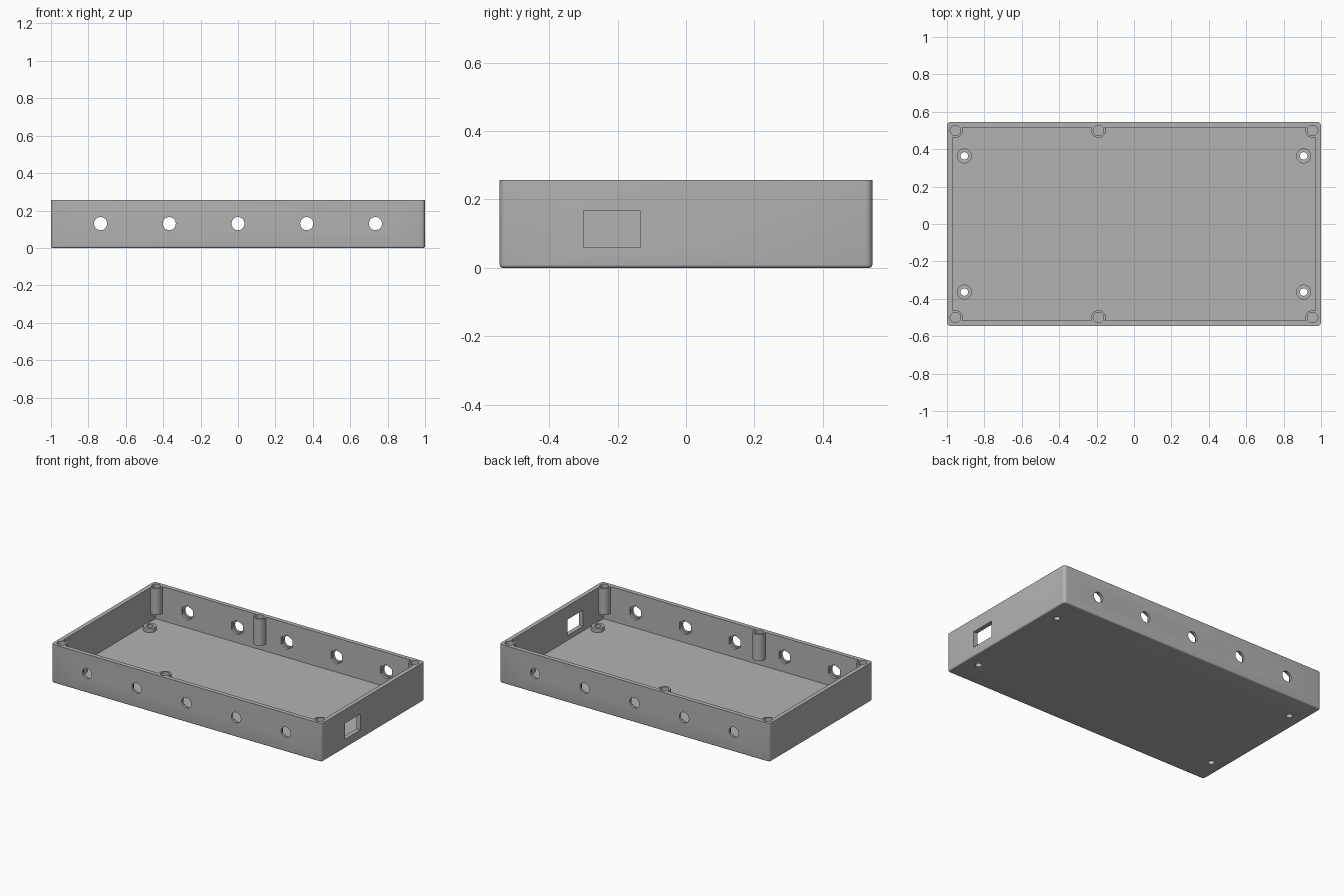
import bpy, bmesh, math
from mathutils import Matrix

cube = bpy.data.objects.get("Cube")
if cube:
    bpy.data.objects.remove(cube, do_unlink=True)

WIDTH, DEPTH, HEIGHT = 2.0, 1.09, 0.257
WALL, FLOOR = 0.029, 0.028
HOLE_Z = 0.13

grey = bpy.data.materials.new("plain grey")
grey.use_nodes = True
colour = (0.45, 0.45, 0.45, 1)
grey.diffuse_color = colour
grey.node_tree.nodes["Principled BSDF"].inputs["Base Color"].default_value = colour


def finish(name, bm):
    mesh = bpy.data.meshes.new(name)
    bm.to_mesh(mesh)
    bm.free()
    mesh.materials.append(grey)
    obj = bpy.data.objects.new(name, mesh)
    bpy.context.collection.objects.link(obj)
    return obj


def box_bm(x0, x1, y0, y1, z0, z1):
    bm = bmesh.new()
    centre = ((x0 + x1) / 2, (y0 + y1) / 2, (z0 + z1) / 2)
    size = (x1 - x0, y1 - y0, z1 - z0)
    bmesh.ops.create_cube(bm, size=1, matrix=Matrix.Translation(centre) @ Matrix.Diagonal((*size, 1)))
    return bm


def rods(name, spots, radius, low, high, sides=32, along_y=False):
    """Cylinders at each spot, spanning low..high on z (or on y)."""
    bm = bmesh.new()
    for a, b in spots:
        mid = (low + high) / 2
        if along_y:
            place = Matrix.Translation((a, mid, b)) @ Matrix.Rotation(math.pi / 2, 4, "X")
        else:
            place = Matrix.Translation((a, b, mid))
        bmesh.ops.create_cone(bm, cap_ends=True, segments=sides, radius1=radius,
                              radius2=radius, depth=high - low, matrix=place)
    return finish(name, bm)


def combine(target, tool, operation):
    """Apply a boolean and discard the helper."""
    mod = target.modifiers.new(operation, "BOOLEAN")
    mod.operation, mod.object, mod.solver = operation, tool, "EXACT"
    bpy.context.view_layer.update()
    graph = bpy.context.evaluated_depsgraph_get()
    mesh = bpy.data.meshes.new_from_object(target.evaluated_get(graph))
    target.modifiers.clear()
    target.data = mesh
    bpy.data.objects.remove(tool, do_unlink=True)


# Outer body with rounded upright corners and a softened bottom edge
X, Y = WIDTH / 2, DEPTH / 2
bm = box_bm(-X, X, -Y, Y, 0, HEIGHT)
upright = [e for e in bm.edges if abs(e.verts[0].co.z - e.verts[1].co.z) > 0.1]
bmesh.ops.bevel(bm, geom=upright, offset=0.02, segments=6, profile=0.5, affect="EDGES")
rim = [e for e in bm.edges if all(v.co.z < 0.001 for v in e.verts)]
bmesh.ops.bevel(bm, geom=rim, offset=0.009, segments=4, profile=0.5, affect="EDGES")
case = finish("enclosure_base", bm)

# Open interior
ix, iy = X - WALL, Y - WALL
combine(case, finish("cavity", box_bm(-ix, ix, -iy, iy, FLOOR, HEIGHT + 0.1)), "DIFFERENCE")

# Lid screw posts hanging from the rim, and low floor standoffs
posts = [(x, y) for x in (-0.955, -0.19, 0.955) for y in (-0.5, 0.5)]
standoffs = [(x, y) for x in (-0.907, 0.907) for y in (-0.364, 0.364)]
combine(case, rods("screw_posts", posts, 0.039, 0.08, HEIGHT), "UNION")
combine(case, rods("standoffs", standoffs, 0.04, FLOOR - 0.01, 0.056), "UNION")

# Screw holes
combine(case, rods("post_holes", posts, 0.028, 0.12, HEIGHT + 0.1), "DIFFERENCE")
combine(case, rods("standoff_holes", standoffs, 0.02, -0.1, 0.1), "DIFFERENCE")

# Round ports through the long walls, with hexagonal nut pockets inside
ports = [(i * 0.3675, HOLE_Z) for i in range(-2, 3)]
combine(case, rods("ports", ports, 0.035, -1, 1, along_y=True), "DIFFERENCE")
pocket = iy + 0.014
combine(case, rods("nut_pockets", ports, 0.048, -pocket, pocket, 6, True), "DIFFERENCE")

# Rectangular socket opening in one short wall
combine(case, finish("socket_cut", box_bm(0.9, 1.1, -0.3, -0.135, 0.06, 0.167)), "DIFFERENCE")

# Smooth the round surfaces, keep corners crisp
bpy.ops.object.select_all(action="DESELECT")
case.select_set(True)
bpy.context.view_layer.objects.active = case
bpy.ops.object.shade_smooth_by_angle(angle=math.radians(30))
